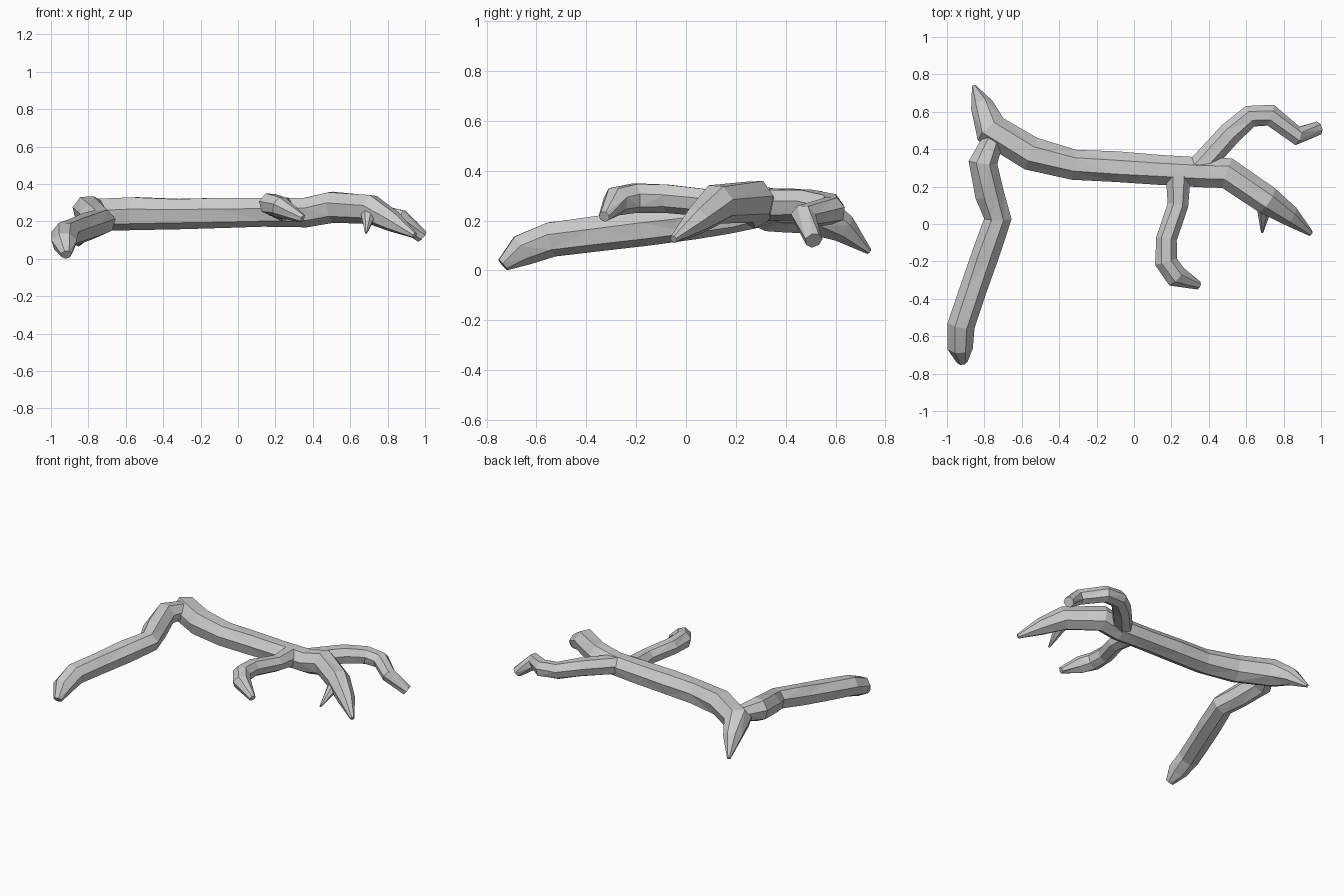
import bpy, bmesh, math, random
from mathutils import Vector

if "Cube" in bpy.data.objects:
    bpy.data.objects.remove(bpy.data.objects["Cube"])

random.seed(4)
SIDES = 7


def limb(name, path):
    """Faceted closed tube through (x, y, z, radius) knots."""
    # Split long stretches into shorter facets
    knots = [Vector(path[0])]
    for a, b in zip(path, path[1:]):
        a, b = Vector(a), Vector(b)
        n = max(1, round((b - a).length / 0.2))
        knots += [a.lerp(b, i / n) for i in range(1, n + 1)]
    bm = bmesh.new()
    pts = [k.to_3d() for k in knots]
    rings = []
    for i, p in enumerate(pts):
        before = (p - pts[i - 1]).normalized() if i else Vector()
        after = (pts[i + 1] - p).normalized() if i < len(pts) - 1 else Vector()
        t = (before + after).normalized()
        side = t.cross(Vector((0, 0, 1))).normalized()
        up = side.cross(t)
        ring = []
        for k in range(SIDES):
            ang = math.tau * (k + 0.25) / SIDES
            r = knots[i].w * random.uniform(0.98, 1.08)
            ring.append(bm.verts.new(p + (side * math.cos(ang) + up * math.sin(ang)) * r))
        rings.append(ring)
    for r0, r1 in zip(rings, rings[1:]):
        for k in range(SIDES):
            n = (k + 1) % SIDES
            bm.faces.new((r0[k], r0[n], r1[n], r1[k]))
    bm.faces.new(rings[0][::-1])
    bm.faces.new(rings[-1])
    bmesh.ops.triangulate(bm, faces=bm.faces[:])
    bmesh.ops.recalc_face_normals(bm, faces=bm.faces[:])
    me = bpy.data.meshes.new(name)
    bm.to_mesh(me)
    bm.free()
    ob = bpy.data.objects.new(name, me)
    bpy.context.collection.objects.link(ob)
    return ob


# Main trunk, from the drooping back left tip to the front right tip
trunk = limb("branch", [
    (-.855, .735, .075, .012), (-.81, .63, .17, .06), (-.765, .5, .235, .09),
    (-.55, .375, .245, .088), (-.32, .318, .245, .082), (.36, .277, .253, .079),
    (.5, .272, .28, .084), (.71, .13, .268, .078), (.83, .045, .2, .056),
    (.945, -.05, .125, .015)])

# Side limbs
parts = [
    limb("left_limb", [
        (-.755, .45, .26, .055), (-.808, .33, .258, .079), (-.77, .16, .225, .078),
        (-.73, .03, .197, .074), (-.922, -.54, .127, .073), (-.93, -.66, .085, .065),
        (-.918, -.735, .022, .028)]),
    limb("front_twig", [
        (.238, .25, .265, .065), (.235, .1, .273, .054), (.172, -.08, .29, .056),
        (.173, -.2, .293, .06), (.225, -.28, .28, .058), (.345, -.328, .215, .022)]),
    limb("back_twig", [
        (.32, .27, .26, .065), (.51, .48, .265, .062), (.62, .575, .25, .058),
        (.73, .583, .24, .057), (.87, .472, .215, .05), (.985, .512, .12, .035)]),
    limb("spur", [(.7, .11, .25, .045), (.685, -.045, .138, .006)]),
]

# Fuse the limbs into one continuous surface
for ob in parts:
    m = trunk.modifiers.new("fuse_" + ob.name, 'BOOLEAN')
    m.operation = 'UNION'
    m.solver = 'EXACT'
    m.object = ob
dg = bpy.context.evaluated_depsgraph_get()
fused = bpy.data.meshes.new_from_object(trunk.evaluated_get(dg))
trunk.modifiers.clear()
trunk.data = fused
for ob in parts:
    bpy.data.objects.remove(ob, do_unlink=True)
